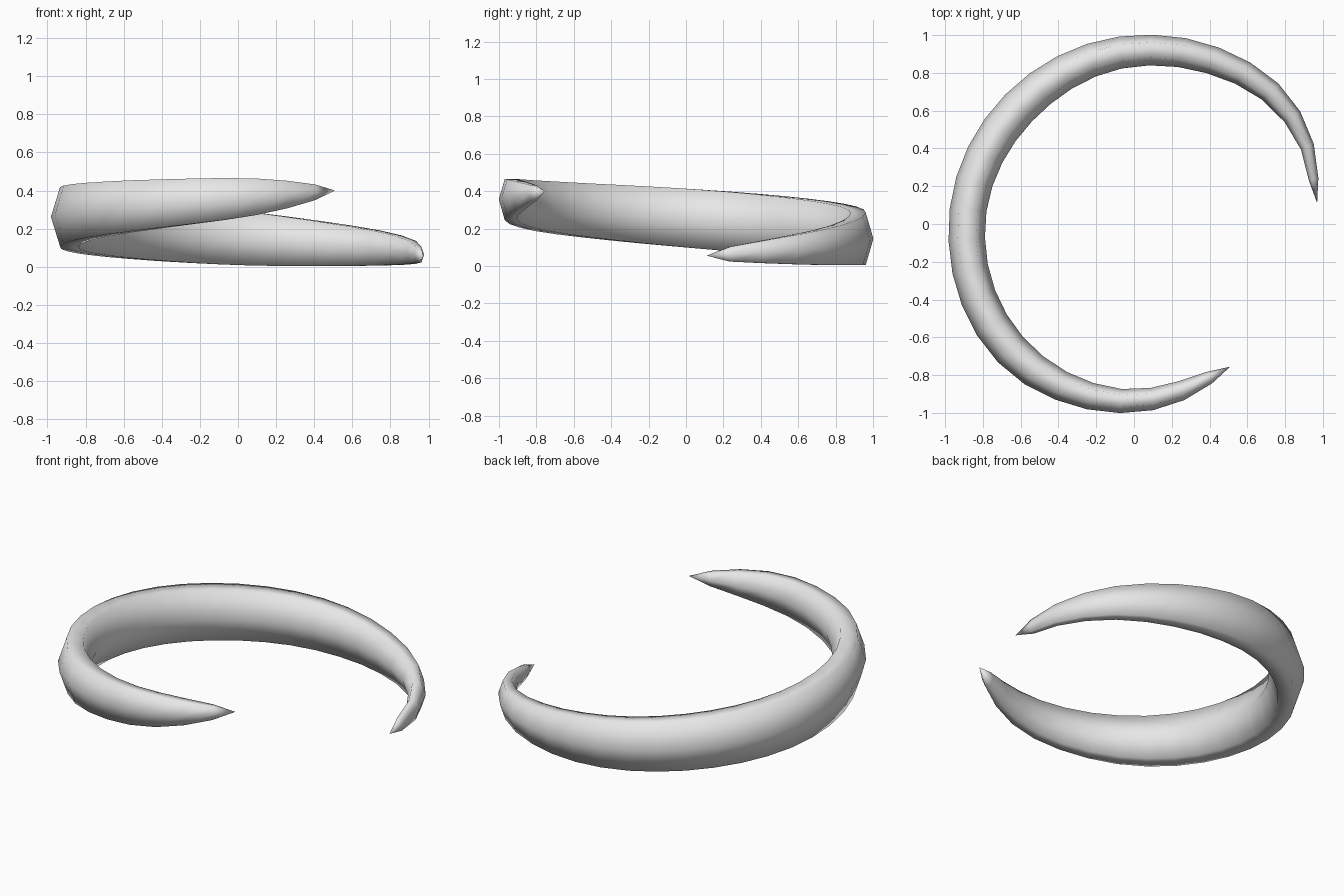
import bpy, bmesh
from math import sin, cos, radians, pi

cube = bpy.data.objects.get("Cube")
if cube:
    bpy.data.objects.remove(cube)

# Band profile: angle, centre radius, half thickness, half height
KEYS = [
    (14, .98, .026, .04), (24, 1.005, .037, .06), (41, 1.01, .058, .088),
    (66, .958, .076, .12), (90, .917, .083, .143), (133, .867, .1, .156),
    (180, .885, .097, .157), (227, .934, .094, .138), (250, .94, .076, .123),
    (270, .938, .061, .105), (283, .921, .056, .08), (296, .906, .034, .041),
]
SIDES, STEPS = 6, 28
FIRST_TIP, LAST_TIP = (6.5, .976), (304, .911)


def slope(i, c):
    """Tangent of column c at key i."""
    a, b = KEYS[max(i - 1, 0)], KEYS[min(i + 1, len(KEYS) - 1)]
    return (b[c] - a[c]) / (b[0] - a[0])


def sample(angle, c):
    """Smooth interpolation of column c between the keys."""
    i = max(k for k in range(len(KEYS) - 1) if KEYS[k][0] <= angle)
    p, q = KEYS[i], KEYS[i + 1]
    h = q[0] - p[0]
    t = (angle - p[0]) / h
    s = t * t * (3 - 2 * t)
    bend = t * (1 - t) ** 2 * slope(i, c) - t * t * (1 - t) * slope(i + 1, c)
    return p[c] + (q[c] - p[c]) * s + h * bend


def point(angle, radius, lift=0):
    """Point on the rising spiral."""
    a = radians(angle)
    rise = .055 + (angle - FIRST_TIP[0]) * .00116
    return radius * cos(a), radius * sin(a), rise + lift


# Spiral band: hexagonal rings bridged together, closed by pointed tips
bm = bmesh.new()
rings = []
start, end = KEYS[0][0], KEYS[-1][0]
for n in range(STEPS + 1):
    angle = start + (end - start) * n / STEPS
    r, w, h = (sample(angle, c) for c in (1, 2, 3))
    turns = [2 * pi * k / SIDES for k in range(SIDES)]
    rings.append([bm.verts.new(point(angle, r + w * cos(t), h * sin(t) / sin(pi / 3)))
                  for t in turns])

for a, b in zip(rings, rings[1:]):
    for k in range(SIDES):
        j = (k + 1) % SIDES
        bm.faces.new((a[k], a[j], b[j], b[k]))
for ring, tip in ((rings[0], FIRST_TIP), (rings[-1], LAST_TIP)):
    apex = bm.verts.new(point(*tip))
    for k in range(SIDES):
        bm.faces.new((ring[k], ring[(k + 1) % SIDES], apex))
bmesh.ops.recalc_face_normals(bm, faces=bm.faces)
for face in bm.faces:
    face.smooth = True

mesh = bpy.data.meshes.new("spiral_band")
bm.to_mesh(mesh)
bm.free()
band = bpy.data.objects.new("spiral_band", mesh)
bpy.context.collection.objects.link(band)

# Plain grey
grey = bpy.data.materials.new("light_grey")
grey.use_nodes = True
grey.diffuse_color = (.8, .8, .8, 1)
grey.node_tree.nodes["Principled BSDF"].inputs["Base Color"].default_value = (.8, .8, .8, 1)
mesh.materials.append(grey)
